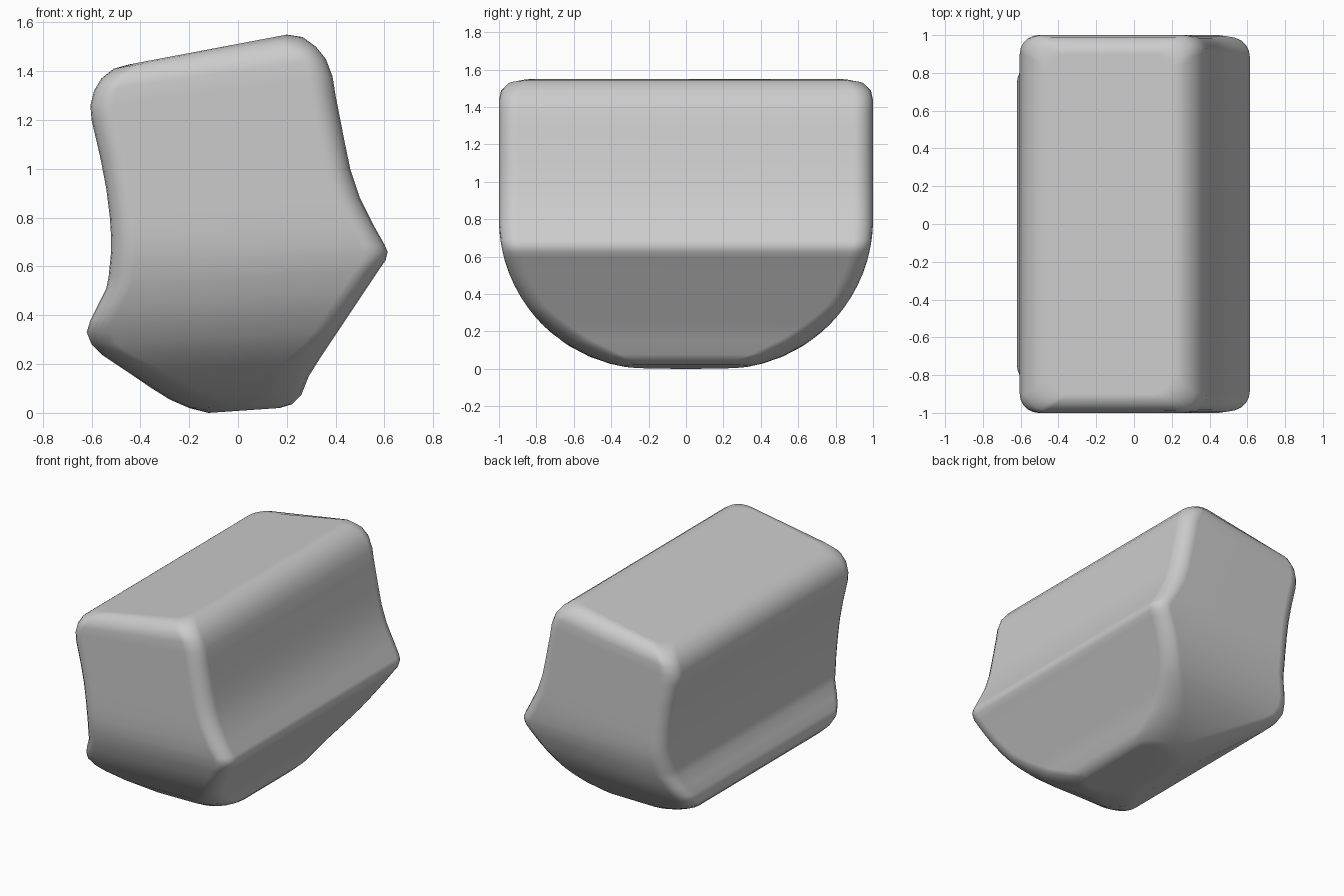
import bpy, bmesh, math

if "Cube" in bpy.data.objects:
    bpy.data.objects.remove(bpy.data.objects["Cube"], do_unlink=True)

ARC = 0.8          # radius of the rounded underside
FLAT = 0.2         # half length of its flat strip
FILLET = 0.1       # rounding of the end edges
STEPS = 5          # segments per rounded corner

# Cross-section rows from bottom to top: left x, left z, right x, right z
ROWS = [
    (-.12, 0, .17, .02), (-.2, .02, .22, .035), (-.28, .055, .26, .075),
    (-.36, .105, .29, .15), (-.47, .18, .34, .23), (-.56, .24, .38, .29),
    (-.6, .28, .41, .335), (-.62, .33, .45, .395), (-.605, .38, .49, .455),
    (-.575, .44, .53, .515), (-.54, .51, .58, .59), (-.53, .56, .605, .625),
    (-.525, .61, .613, .66), (-.52, .66, .6, .69), (-.52, .72, .555, .77),
    (-.525, .8, .5, .88), (-.54, .92, .46, 1), (-.565, 1.05, .435, 1.12),
    (-.6, 1.2, .4, 1.3), (-.605, 1.26, .387, 1.38), (-.59, 1.32, .36, 1.45),
    (-.56, 1.37, .32, 1.5), (-.51, 1.41, .265, 1.54), (-.45, 1.427, .2, 1.55),
]


def half_length(z):
    """Half length of the block at a height, following the underside arc."""
    if z >= ARC:
        return FLAT + ARC
    return FLAT + math.sqrt(ARC ** 2 - (ARC - z) ** 2)


def top_drop(row):
    """Shortening of a row where the end edge rolls into the sloping top."""
    left_x, left_z, right_x, right_z = row
    top_lx, top_lz, top_rx, top_rz = ROWS[-1]
    slope = (top_rz - top_lz) / (top_rx - top_lx)
    surface = top_lz + slope * ((left_x + right_x) / 2 - top_lx)
    depth = max(0, min(FILLET, surface - (left_z + right_z) / 2))
    return FILLET - math.sqrt(FILLET ** 2 - (FILLET - depth) ** 2)


def add_ring(bm, row):
    """One tilted slice: a rectangle with rounded corners."""
    left_x, left_z, right_x, right_z = row
    drop = top_drop(row)
    middle = (left_z + right_z) / 2
    radius = FILLET * (1 + 1.2 * max(0, 1 - middle / 0.3))
    radius = min(radius, 0.45 * (right_x - left_x), 0.8 * half_length(middle))
    ring = []
    for quarter in range(4):
        for step in range(STEPS + 1):
            angle = (quarter + step / STEPS) * math.pi / 2
            side_x = 1 if quarter in (0, 3) else -1
            side_y = 1 if quarter in (0, 1) else -1
            edge_x = right_x if side_x > 0 else left_x
            x = edge_x - side_x * radius + radius * math.cos(angle)
            blend = (x - left_x) / (right_x - left_x)
            z = left_z + blend * (right_z - left_z)
            reach = half_length(max(z, 0)) - drop
            y = side_y * (reach - radius) + radius * math.sin(angle)
            ring.append(bm.verts.new((x, y, z)))
    return ring


# Body lofted through all the slices
bm = bmesh.new()
rings = [add_ring(bm, row) for row in ROWS]
for low, high in zip(rings, rings[1:]):
    for i in range(len(low)):
        j = (i + 1) % len(low)
        bm.faces.new((low[i], low[j], high[j], high[i]))
bm.faces.new(rings[-1])
bm.faces.new(rings[0][::-1])
bmesh.ops.recalc_face_normals(bm, faces=bm.faces)

mesh = bpy.data.meshes.new("rounded_block")
bm.to_mesh(mesh)
bm.free()
block = bpy.data.objects.new("rounded_block", mesh)
bpy.context.collection.objects.link(block)

# Plain grey surface
grey = bpy.data.materials.new("light_grey")
grey.use_nodes = True
colour = (0.6, 0.6, 0.6, 1)
grey.diffuse_color = colour
grey.node_tree.nodes["Principled BSDF"].inputs["Base Color"].default_value = colour
mesh.materials.append(grey)

# Smooth shading that keeps the broad faces flat
bpy.ops.object.select_all(action="DESELECT")
block.select_set(True)
bpy.context.view_layer.objects.active = block
bpy.ops.object.shade_smooth_by_angle(angle=math.radians(40))
weighted = block.modifiers.new("weighted_normals", "WEIGHTED_NORMAL")
weighted.keep_sharp = True
